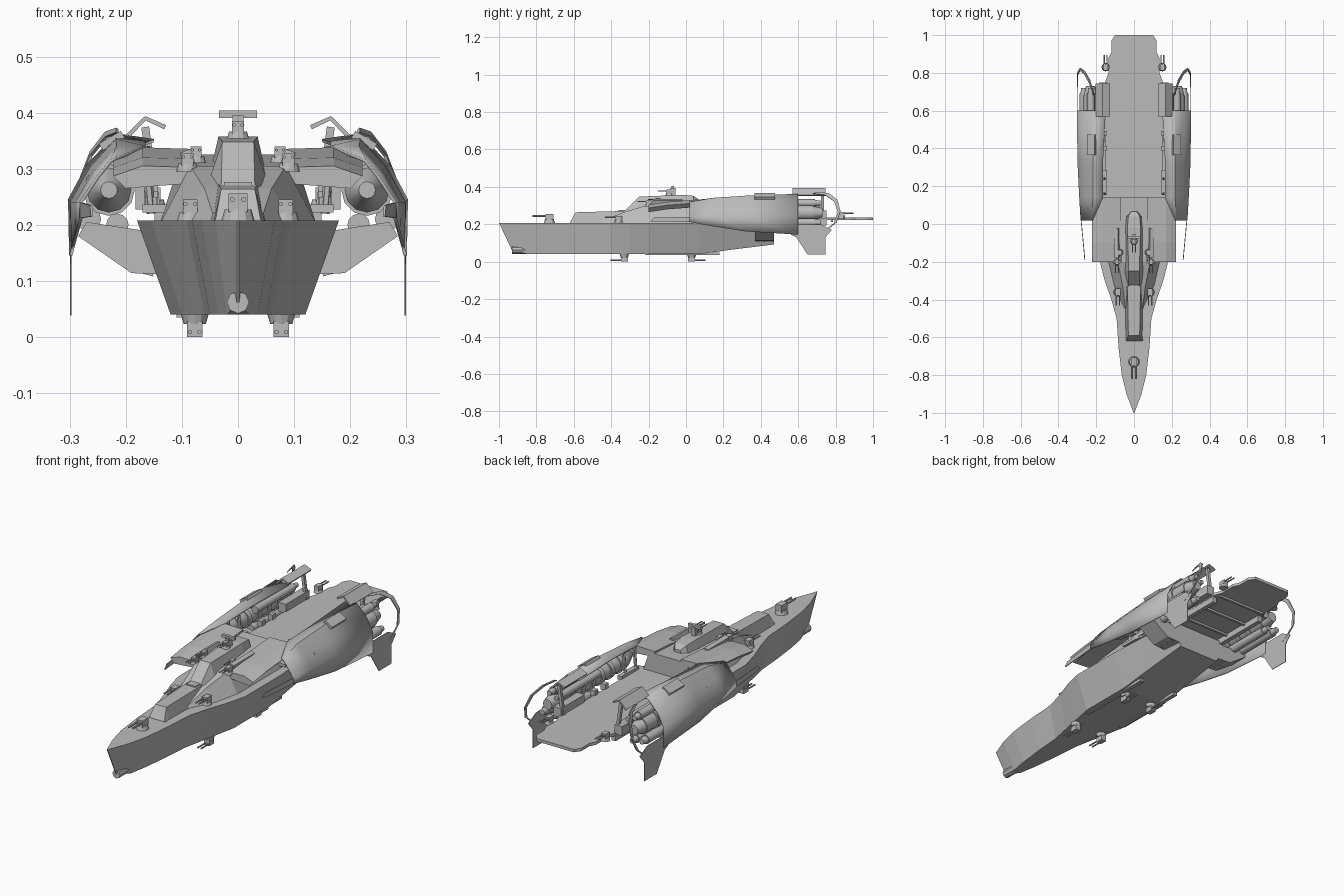
import bpy, bmesh
from math import radians
from mathutils import Matrix, Vector

if "Cube" in bpy.data.objects:
    bpy.data.objects.remove(bpy.data.objects["Cube"])

grey = bpy.data.materials.new("hull_grey")
grey.use_nodes = True
colour = (0.5, 0.5, 0.5, 1)
grey.diffuse_color = colour
grey.node_tree.nodes["Principled BSDF"].inputs["Base Color"].default_value = colour


def finish(name, bm, mirror=False, thickness=0, smooth=False):
    bmesh.ops.recalc_face_normals(bm, faces=bm.faces)
    mesh = bpy.data.meshes.new(name)
    bm.to_mesh(mesh)
    bm.free()
    mesh.materials.append(grey)
    ob = bpy.data.objects.new(name, mesh)
    bpy.context.collection.objects.link(ob)
    if thickness:
        mod = ob.modifiers.new("thickness", 'SOLIDIFY')
        mod.thickness = thickness
        mod.offset = 0
    if mirror:
        ob.modifiers.new("mirror", 'MIRROR')
    if smooth:
        bpy.ops.object.select_all(action='DESELECT')
        ob.select_set(True)
        bpy.context.view_layer.objects.active = ob
        bpy.ops.object.shade_smooth_by_angle(angle=radians(35))


def loft(name, rings, closed=True, **options):
    """Skin matching rings of points; closed rings get end caps."""
    bm = bmesh.new()
    rows = [[bm.verts.new(p) for p in ring] for ring in rings]
    count = len(rows[0])
    for a, b in zip(rows, rows[1:]):
        for i in range(count if closed else count - 1):
            j = (i + 1) % count
            bm.faces.new((a[i], a[j], b[j], b[i]))
    if closed:
        bm.faces.new(rows[0])
        bm.faces.new(rows[-1])
    finish(name, bm, **options)


def plate(name, points, **options):
    bm = bmesh.new()
    bm.faces.new([bm.verts.new(p) for p in points])
    finish(name, bm, **options)


def add_box(bm, centre, size, tilt=0):
    bmesh.ops.create_cube(bm, size=1, matrix=Matrix.Translation(centre)
                          @ Matrix.Rotation(tilt, 4, 'Y') @ Matrix.Diagonal((*size, 1)))


def add_tube(bm, start, end, r1, r2=None, sides=12):
    a, b = Vector(start), Vector(end)
    turn = (b - a).to_track_quat('Z', 'Y').to_matrix().to_4x4()
    bmesh.ops.create_cone(bm, cap_ends=True, segments=sides, radius1=r1,
                          radius2=r1 if r2 is None else r2, depth=(b - a).length,
                          matrix=Matrix.Translation((a + b) / 2) @ turn)


def box(name, centre, size, mirror=False, tilt=0):
    bm = bmesh.new()
    add_box(bm, centre, size, tilt)
    finish(name, bm, mirror)


def turret(name, x, y, z, size=1, up=1, aim=-1):
    """Round base, blocky head and twin barrels."""
    bm = bmesh.new()
    s = size * 0.02
    add_tube(bm, (x, y, z), (x, y, z + up * s * .7), s, s * .8)
    add_box(bm, (x, y, z + up * s * 1.1), (s * 1.1, s * 1.5, s * 1.1))
    for side in (-1, 1):
        bx, bz = x + side * s * .35, z + up * s * 1.3
        add_tube(bm, (bx, y, bz), (bx, y + aim * s * 3, bz), s * .16, sides=6)
    finish(name, bm, mirror=x != 0)


# Main hull with raked bow: y, deck half width, keel half width, keel height
stations = [(-1, .002, .002, .06), (-.9, .04, .02, .04), (-.8, .065, .035, .04),
            (-.65, .082, .05, .04), (-.5, .092, .06, .04), (-.4, .12, .08, .04),
            (-.3, .155, .1, .04), (-.2, .18, .12, .04), (.07, .18, .12, .04),
            (.25, .17, .115, .065), (.47, .155, .11, .092)]
hull = []
for y, top, keel, low in stations:
    rake = y + .14 * max(0, -.5 - y)
    hull.append([(-top, y, .208), (top, y, .208), (keel, rake, low), (-keel, rake, low)])
loft("hull", hull)
bm = bmesh.new()
add_tube(bm, (0, -.93, .062), (0, -.8, .062), .02, sides=8)
finish("bow_bulb", bm)

# Flight deck plate overhanging the stern, with beams and girders below
outline = [(.17, .12), (.17, .2), (.15, .3), (.15, .76), (.135, .8), (.135, .88),
           (.12, .91), (.12, .97), (.1, 1)]
loft("flight_deck", [[(x, y, z) for x, y in outline] + [(-x, y, z) for x, y in reversed(outline)]
                     for z in (.222, .236)])
for i in range(3):
    box("deck_beam", (0, .52 + i * .13, .218), (.26, .012, .012))
box("deck_girder", (.138, .6, .208), (.022, .3, .03), True)


def ridge(name, rows):
    """Rows are y, base half width, top half width, base height, top height."""
    loft(name, [[(-b, y, lo), (b, y, lo), (t, y, hi), (-t, y, hi)]
                for y, b, t, lo, hi in rows])


# Forward ridge and bridge
ridge("forward_ridge", [(-.62, .05, .04, .2, .21), (-.59, .045, .03, .2, .264),
                        (-.3, .05, .035, .2, .272)])
ridge("bridge_body", [(-.45, .05, .045, .2, .22), (-.33, .11, .06, .2, .265),
                      (-.2, .14, .085, .2, .305), (.14, .14, .1, .2, .325)])
ridge("bridge_tower", [(-.33, .045, .03, .25, .27), (-.25, .055, .028, .27, .348),
                       (-.02, .055, .035, .27, .357), (.04, .045, .03, .3, .352),
                       (.065, .02, .015, .3, .335)])

# Shoulder roofs joining the bridge to the side armour
loft("shoulder_roof", [[(.07, y, .3 + k), (.07, y, .327 + k), (.17, y, .33 + k),
                        (.222, y, .312 + k), (.2, y, .29 + k)]
                       for y, k in ((-.2, -.025), (-.1, -.01), (.14, .008))], mirror=True)
for y in (.16, .24):
    bm = bmesh.new()
    add_tube(bm, (.155, y, .22), (.165, y, .34), .008, sides=6)
    finish("roof_strut", bm, mirror=True)
box("strut_foot", (.155, .22, .24), (.022, .13, .02), True)

# Curved side armour and its forward spike
sections = [(.02, [(.218, .318), (.226, .314), (.25, .285), (.28, .24), (.28, .212)]),
            (.14, [(.165, .338), (.215, .338), (.256, .293), (.287, .24), (.286, .19)]),
            (.32, [(.165, .345), (.217, .35), (.262, .3), (.296, .24), (.294, .162)]),
            (.6, [(.15, .35), (.215, .36), (.266, .308), (.3, .245), (.298, .145)])]
loft("side_armour", [[(x, y, z) for x, z in pts] for y, pts in sections],
     closed=False, mirror=True, thickness=.006, smooth=True)
plate("armour_spike", [(.28, .02, .24), (.28, .02, .212), (.26, -.19, .215), (.262, -.17, .235)],
      mirror=True, thickness=.004)

# Tail fin below the armour and the hoop curling behind the engines
plate("tail_fin", [(.298, y, z) for y, z in ((.56, .145), (.6, .2), (.72, .2), (.78, .17),
                                             (.745, .13), (.745, .038), (.65, .038), (.59, .13))],
      mirror=True, thickness=.003)
hoop = [(.215, .7, .372, .02), (.235, .765, .365, .022), (.262, .81, .33, .018),
        (.285, .826, .27, .014), (.298, .805, .21, .016), (.298, .75, .165, .025)]
loft("tail_hoop", [[(x, y - w, z - w * .4), (x, y, z)] for x, y, z, w in hoop],
     closed=False, mirror=True, thickness=.005)
loft("engine_hood", [[(.13, y, .374), (.165, y, .39), (.2, y, .355)] for y in (.57, .745)],
     closed=False, mirror=True, thickness=.008)
box("deck_side_rail", (.163, .66, .25), (.04, .18, .045), True)
box("hood_post", (.155, .73, .3), (.014, .015, .15), True, radians(8))

# Engine nacelles: banded core and outer thrusters
bm = bmesh.new()
add_tube(bm, (.23, .1, .262), (.23, .16, .262), .015, .04)
add_tube(bm, (.23, .16, .262), (.23, .68, .262), .04)
add_tube(bm, (.23, .68, .262), (.23, .73, .262), .036, .024)
for i in range(6):
    y = .2 + i * .075
    add_tube(bm, (.23, y, .262), (.23, y + .025, .262), .046)
for x, z, r in ((.228, .314, .02), (.19, .298, .018), (.266, .21, .022), (.215, .2, .02)):
    add_tube(bm, (x, .4, z), (x, .69, z), r)
    add_tube(bm, (x, .69, z), (x, .72, z), r * .8, r * .6)
finish("engine_nacelle", bm, mirror=True, smooth=True)

# Lower wings tying the hull to the armour
loft("lower_wing", [[(.1, y, .11), (.19, y, .114), (.285, y, .18), (.27, y, .205), (.17, y, .19),
                     (.1, y, .19)] for y in (.37, .47)], mirror=True)
box("keel_rail", (.1, -.02, .042), (.02, .4, .014), True)
for i in range(3):
    box("hull_vent", (.155, .385 + i * .035, .135), (.02, .014, .05), True, radians(-15))

# Fittings on the armour, bridge and deck edge
box("armour_hatch", (.225, .42, .35), (.045, .11, .014), True, radians(30))
box("shoulder_fin", (.09, -.1, .32), (.02, .16, .025), True, radians(20))
for y in (.4, .48):
    box("deck_bollard", (.155, y, .245), (.025, .025, .03), True)
box("bridge_window_frame", (0, -.34, .27), (.05, .04, .012))
box("radar_mast", (0, -.07, .375), (.02, .03, .04))
box("radar_bar", (0, -.07, .397), (.067, .014, .013))

# Gun mounts
turret("bow_gun", 0, -.73, .206, 1.5)
turret("tower_gun", 0, -.09, .352, 1)
turret("side_gun", .085, -.36, .206, 1.2)
turret("shoulder_gun", .09, -.2, .295, 1)
turret("ridge_gun", .075, -.15, .31, .9)
turret("stern_gun", .15, .83, .23, 1.1, aim=1)
turret("keel_gun_front", .077, -.33, .041, 1.24, up=-1)
turret("keel_gun_rear", .077, .03, .041, 1.24, up=-1, aim=1)
